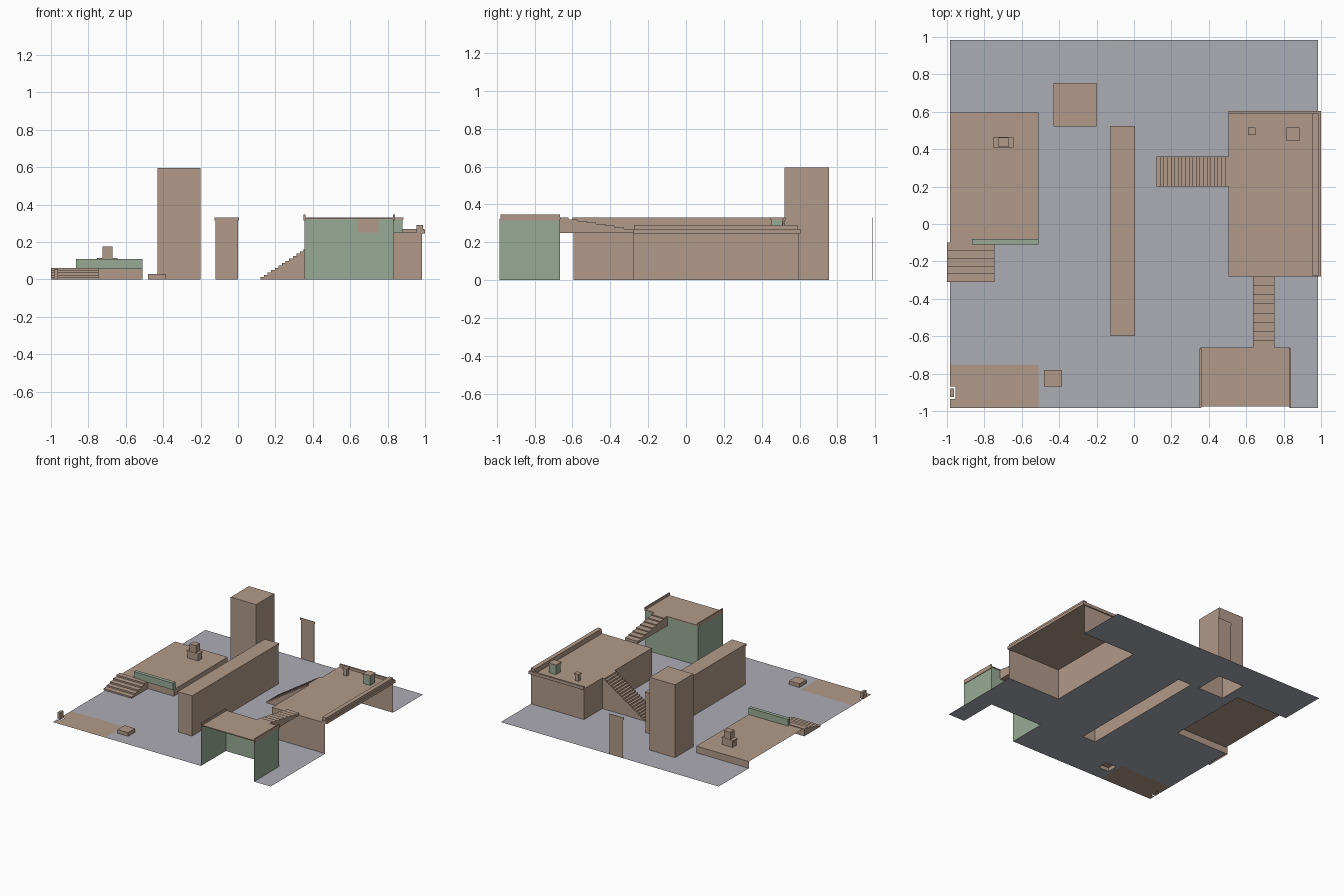
import bpy, bmesh
from mathutils import Vector

cube = bpy.data.objects.get("Cube")
if cube:
    bpy.data.objects.remove(cube, do_unlink=True)


def material(name, rgb):
    m = bpy.data.materials.new(name)
    m.use_nodes = True
    m.diffuse_color = (*rgb, 1)
    m.node_tree.nodes["Principled BSDF"].inputs["Base Color"].default_value = (*rgb, 1)
    return m


CLAY = material("clay brown", (0.445, 0.323, 0.254))
SAGE = material("sage green", (0.314, 0.407, 0.301))
SLATE = material("slate grey", (0.413, 0.418, 0.462))

DIRS = {"x-": (-1, 0, 0), "x+": (1, 0, 0), "y-": (0, -1, 0),
        "y+": (0, 1, 0), "z-": (0, 0, -1), "z+": (0, 0, 1)}


def drop(bm, sides):
    """Leave the named sides open."""
    for s in sides.split():
        d = Vector(DIRS[s])
        faces = [f for f in bm.faces if f.normal.dot(d) > 0.99]
        bmesh.ops.delete(bm, geom=faces, context="FACES")


def finish(bm, name, *mats):
    mesh = bpy.data.meshes.new(name)
    bm.to_mesh(mesh)
    bm.free()
    for m in mats:
        mesh.materials.append(m)
    ob = bpy.data.objects.new(name, mesh)
    bpy.context.collection.objects.link(ob)
    return ob


def box(name, x, y, z, mat=CLAY, missing=""):
    bm = bmesh.new()
    bmesh.ops.create_cube(bm, size=1)
    for v in bm.verts:
        v.co = [lo + (hi - lo) * (c + 0.5) for (lo, hi), c in zip((x, y, z), v.co)]
    bm.normal_update()
    drop(bm, missing)
    return finish(bm, name, mat)


def stairs(name, axis, run, width, z, base, steps, missing=""):
    """Solid flight rising along the run from z[0] to z[1]."""
    (a, b), (z0, z1) = run, z
    profile = [(a, base)]
    for i in range(steps):
        h = z0 + (z1 - z0) * (i + 1) / steps
        profile += [(a + (b - a) * i / steps, h), (a + (b - a) * (i + 1) / steps, h)]
    profile.append((b, base))
    bm = bmesh.new()

    def point(u, w, h):
        return bm.verts.new((u, w, h) if axis == "x" else (w, u, h))

    rings = [[point(u, w, h) for u, h in profile] for w in width]
    bm.faces.new(rings[0])
    bm.faces.new(rings[1])
    n = len(profile)
    for i in range(n):
        j = (i + 1) % n
        bm.faces.new((rings[0][i], rings[0][j], rings[1][j], rings[1][i]))
    bmesh.ops.recalc_face_normals(bm, faces=bm.faces)
    drop(bm, missing)
    return finish(bm, name, CLAY)


# Footprints shared by the ground openings and the hollow volumes
E = 0.985
HALL = ((0.505, E), (-0.28, 0.595))
GATE = ((0.355, 0.835), (-E, -0.665))
TERRACE = ((-E, -0.51), (-0.1, 0.595))
TOWER = ((-0.43, -0.2), (0.52, 0.755))
WALL = ((-0.12, 0), (-0.595, 0.52))
CRATE = ((-0.48, -0.385), (-0.87, -0.78))
POST_GAP = ((-E, -0.955), (-0.935, -0.87))
PATCH = ((-E, -0.51), (-E, -0.75))
HOLES = (HALL, GATE, TERRACE, TOWER, WALL, CRATE, POST_GAP)


def inside(c, area):
    return all(lo < v < hi for v, (lo, hi) in zip(c, area))


# Ground sheet, open under the volumes, with a brown corner patch
bm = bmesh.new()
cuts = [sorted({-E, E} | {v for h in HOLES + (PATCH,) for v in h[k]}) for k in (0, 1)]
grid = [[bm.verts.new((x, y, 0)) for y in cuts[1]] for x in cuts[0]]
for i in range(len(cuts[0]) - 1):
    for j in range(len(cuts[1]) - 1):
        f = bm.faces.new((grid[i][j], grid[i + 1][j], grid[i + 1][j + 1], grid[i][j + 1]))
        f.material_index = int(inside(f.calc_center_median(), PATCH))
gone = [f for f in bm.faces if any(inside(f.calc_center_median(), h) for h in HOLES)]
bmesh.ops.delete(bm, geom=gone, context="FACES")
finish(bm, "ground", SLATE, CLAY)

# Large hall on the left side with its parapets and roof fittings
box("hall", *HALL, (0, 0.25), missing="z- x+")
box("hall_back_parapet", (0.505, 0.995), (0.59, 0.605), (0.245, 0.27))
box("hall_side_ledge", (0.955, 1.0), (-0.28, 0.605), (0.245, 0.268))
box("hall_side_parapet", (0.955, 0.99), (-0.275, 0.59), (0.268, 0.29))
box("roof_vent", (0.82, 0.88), (0.45, 0.51), (0.25, 0.32), SAGE)
box("roof_vent_cap", (0.815, 0.885), (0.445, 0.515), (0.32, 0.332))
box("roof_chimney", (0.615, 0.645), (0.482, 0.512), (0.25, 0.3))
box("roof_chimney_cap", (0.61, 0.65), (0.477, 0.517), (0.3, 0.31))
stairs("hall_stairs", "x", (0.12, 0.505), (0.2, 0.36), (0, 0.25), 0, 20, "z-")

# Green gatehouse, open at the front
box("gatehouse_walls", *GATE, (0, 0.322), SAGE, "z- z+ y-")
box("gatehouse_roof", (0.355, 0.835), (-0.975, -0.66), (0.322, 0.33))
for side, x in (("right", 0.355), ("left", 0.835)):
    box("gatehouse_parapet_" + side, (x - 0.005, x + 0.005), (-0.98, -0.665), (0.315, 0.348))
stairs("bridge_stairs", "y", (-0.28, -0.67), (0.635, 0.75), (0.262, 0.33), 0.25, 8)

# Low terrace with green screen, steps and pedestal
box("terrace", *TERRACE, (0, 0.055), missing="z- x-")
box("terrace_screen", (-0.865, -0.51), (-0.11, -0.08), (0.055, 0.11), SAGE)
stairs("terrace_steps", "y", (-0.31, -0.1), (-1.0, -0.745), (0, 0.06), 0, 5, "z-")
box("pedestal_base", (-0.745, -0.65), (0.413, 0.462), (0.055, 0.105))
box("pedestal_slab", (-0.755, -0.645), (0.41, 0.465), (0.105, 0.115))
box("pedestal_block", (-0.725, -0.67), (0.412, 0.463), (0.115, 0.175))

# Tower, long wall and its detached end panel
box("tower", *TOWER, (0, 0.595), missing="z-")
box("long_wall", *WALL, (0, 0.315), missing="z- z+")
box("long_wall_cap", (-0.125, 0.005), (-0.6, 0.525), (0.315, 0.332))
box("end_panel", WALL[0], (0.982, E), (0, 0.315))
box("end_panel_cap", (-0.125, 0.005), (0.982, E), (0.315, 0.332))

# Small crate and corner post
box("crate", *CRATE, (0, 0.03), missing="z-")
box("corner_post", (-0.985, -0.963), (-0.925, -0.88), (0, 0.057))
